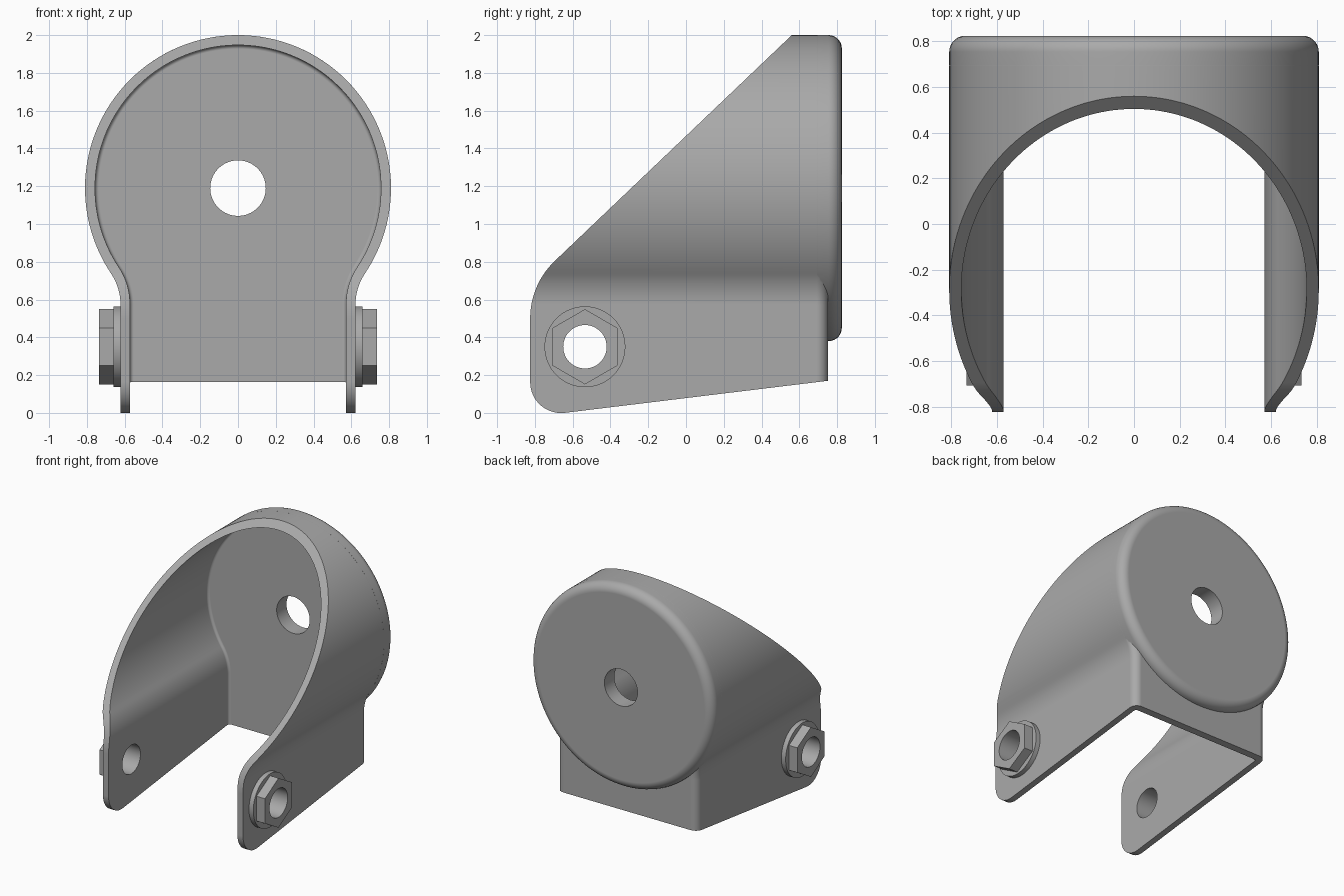
import bpy, bmesh, math
from mathutils import Vector

if "Cube" in bpy.data.objects:
    bpy.data.objects.remove(bpy.data.objects["Cube"])

CZ = 1.19          # height of the round centre
PIVOT = (-0.535, 0.35)  # y, z of the leg holes

grey = bpy.data.materials.new("plain grey")
grey.diffuse_color = (0.4, 0.4, 0.4, 1)
grey.use_nodes = True
grey.node_tree.nodes["Principled BSDF"].inputs["Base Color"].default_value = grey.diffuse_color


def loft(name, rings):
    """Closed solid through rings of equal point count, capped at both ends."""
    bm = bmesh.new()
    vs = [[bm.verts.new(p) for p in r] for r in rings]
    n = len(vs[0])
    for a, b in zip(vs, vs[1:]):
        for i in range(n):
            bm.faces.new((a[i], a[(i + 1) % n], b[(i + 1) % n], b[i]))
    bm.faces.new(vs[0])
    bm.faces.new(vs[-1])
    bmesh.ops.recalc_face_normals(bm, faces=bm.faces)
    me = bpy.data.meshes.new(name)
    bm.to_mesh(me)
    bm.free()
    me.materials.append(grey)
    ob = bpy.data.objects.new(name, me)
    bpy.context.collection.objects.link(ob)
    return ob


def boolean(ob, tool, op):
    m = ob.modifiers.new("bool", 'BOOLEAN')
    m.operation, m.object, m.solver = op, tool, 'EXACT'
    bpy.context.view_layer.update()
    dg = bpy.context.evaluated_depsgraph_get()
    me = bpy.data.meshes.new_from_object(ob.evaluated_get(dg))
    ob.modifiers.clear()
    ob.data = me
    bpy.data.objects.remove(tool)


def finish(ob):
    bpy.ops.object.select_all(action='DESELECT')
    ob.select_set(True)
    bpy.context.view_layer.objects.active = ob
    bpy.ops.object.shade_smooth_by_angle(angle=math.radians(32))
    w = ob.modifiers.new("normals", 'WEIGHTED_NORMAL')
    w.keep_sharp = True


def keyhole(y, R, w, F, d):
    """Round head flowing into two straight legs, shrunk inwards by d."""
    zc = CZ - math.sqrt((R + F) ** 2 - (w + F) ** 2)
    a = math.atan2(CZ - zc, w + F)          # where the head meets the flare
    half = [(w - d, -0.1)]
    for i in range(13):                     # concave flare
        t = math.pi - a * i / 12
        half.append((w + F + (F + d) * math.cos(t), zc + (F + d) * math.sin(t)))
    N = 56
    for i in range(1, N):                   # half of the head
        t = -a + (math.pi / 2 + a) * i / N
        half.append(((R - d) * math.cos(t), CZ + (R - d) * math.sin(t)))
    pts = half + [(0, CZ + R - d)] + [(-x, z) for x, z in reversed(half)]
    return [(x, y, z) for x, z in pts]


def rounded_end(y_end, r, steps=7):
    """(y, inset) pairs of a quarter-round finishing at y_end."""
    return [(y_end - r + r * math.sin(t), r - r * math.cos(t))
            for t in (math.pi / 2 * i / steps for i in range(steps + 1))]


def circle(r, n, phase=0):
    return [(r * math.cos(phase + 2 * math.pi * i / n),
             r * math.sin(phase + 2 * math.pi * i / n)) for i in range(n)]


def fillet(prev, corner, nxt, length, n=16):
    """Arc replacing a corner, starting `length` away from it."""
    p, c, q = Vector(prev), Vector(corner), Vector(nxt)
    u, v = (p - c).normalized(), (q - c).normalized()
    half = u.angle(v) / 2
    r = length * math.tan(half)
    o = c + (u + v).normalized() * (length / math.cos(half))
    s, e = c + u * length - o, c + v * length - o
    ang = s.angle(e)
    return [o + (s * math.sin(ang * (1 - i / n)) + e * math.sin(ang * i / n)) / math.sin(ang)
            for i in range(n + 1)]


# shell: outer keyhole with a rounded rear edge
bracket = loft("bracket_shell", [keyhole(y, 0.81, 0.622, 0.3, d)
               for y, d in [(-1, 0)] + rounded_end(0.752, 0.06)])

# round boss on the back
disc = loft("disc", [[(x, y, CZ + z) for x, z in circle(0.81 - d, 128)]
            for y, d in [(0.695, 0)] + rounded_end(0.825, 0.07)])
boolean(bracket, disc, 'UNION')

# hollow inside
hollow = loft("hollow", [keyhole(y, 0.757, 0.572, 0.35, d)
              for y, d in [(-1.1, 0)] + rounded_end(0.70, 0.02, 4)])
# extend the hollow below the back edge only through its own open bottom
boolean(bracket, hollow, 'DIFFERENCE')

# side outline: slanted top edge, rounded leg ends, sloping bottom
A, B, C, D = (0.565, 2.005), (-0.825, 0.68), (-0.825, -0.022), (0.752, 0.17)
outline = [(0.9, 2.1), (0.665, 2.1)] + fillet(A, B, C, 0.18) + fillet(B, C, D, 0.185) + [(0.9, 0.188)]
side = loft("side", [[(x, p[0], p[1]) for p in outline] for x in (-1, 1)])
boolean(bracket, side, 'INTERSECT')

# centre hole in the back and cross hole through the legs
hole = loft("hole", [[(x, y, CZ + z) for x, z in circle(0.147, 64)] for y in (0.5, 1)])
boolean(bracket, hole, 'DIFFERENCE')


def cross(name, r, n, x0, x1, phase=0):
    return loft(name, [[(x, PIVOT[0] + a, PIVOT[1] + b) for a, b in circle(r, n, phase)]
                for x in (x0, x1)])


boolean(bracket, cross("hole", 0.115, 48, -1, 1), 'DIFFERENCE')
finish(bracket)

# washer and hex nut on each leg
for s, label in ((-1, "left"), (1, "right")):
    washer = cross(label + "_washer", 0.214, 64, s * 0.615, s * 0.66)
    nut = cross(label + "_hex_nut", 0.199, 6, s * 0.65, s * 0.735, math.pi / 2)
    for ob in (washer, nut):
        boolean(ob, cross("hole", 0.115, 48, s * 0.5, s), 'DIFFERENCE')
        finish(ob)
